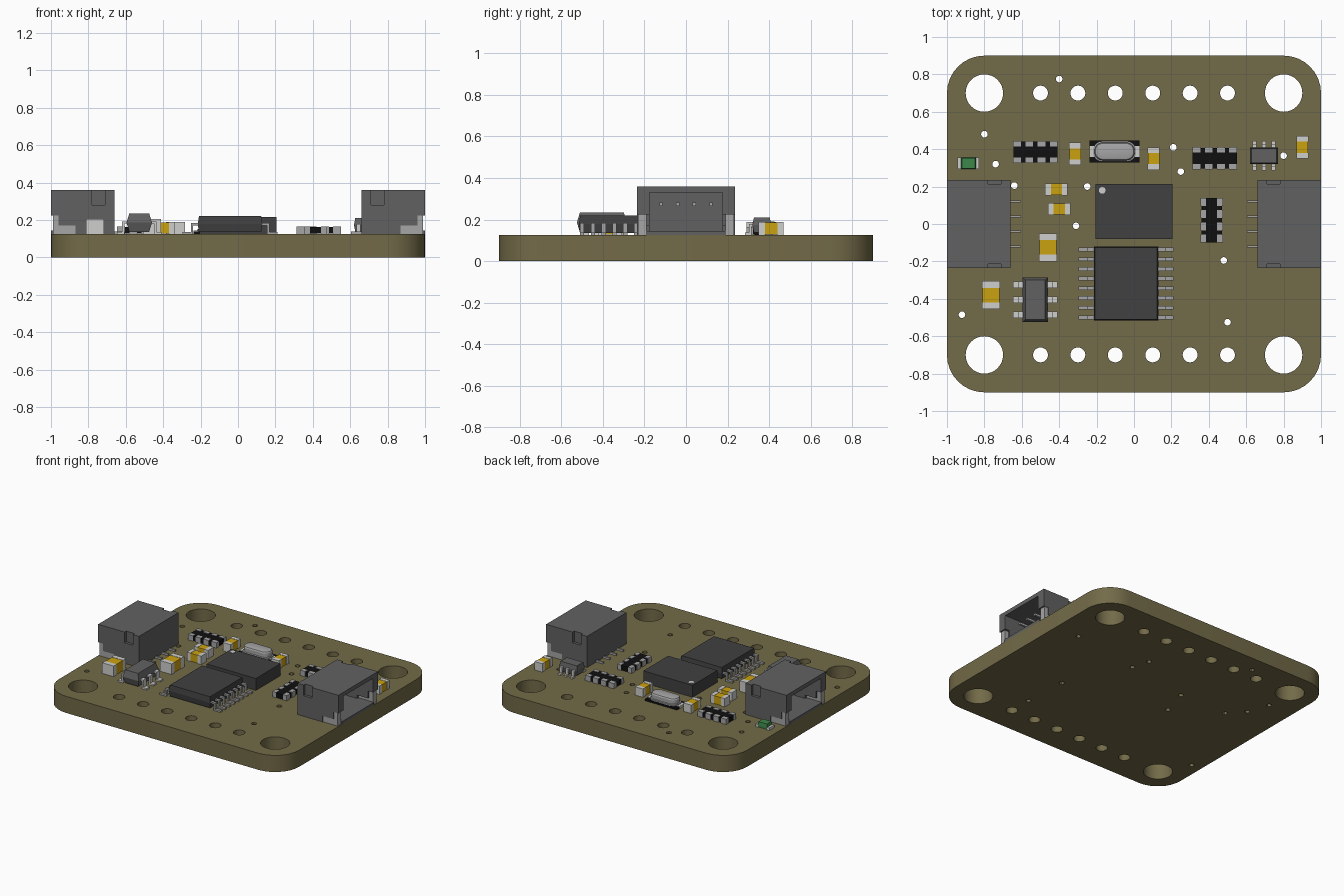
import bpy, bmesh, math
from mathutils import Matrix, Vector

cube = bpy.data.objects.get("Cube")
if cube:
    bpy.data.objects.remove(cube, do_unlink=True)

TOP = 0.125  # upper face of the board


def material(name, r, g, b):
    m = bpy.data.materials.new(name)
    m.use_nodes = True
    m.diffuse_color = (r, g, b, 1)
    m.node_tree.nodes["Principled BSDF"].inputs["Base Color"].default_value = (r, g, b, 1)
    return m


OLIVE = material("olive board", 0.17, 0.145, 0.065)
GREY = material("housing grey", 0.12, 0.12, 0.12)
DARK = material("chip dark grey", 0.052, 0.052, 0.052)
BLACK = material("black", 0.005, 0.005, 0.005)
WHITE = material("tin white", 0.62, 0.62, 0.61)
METAL = material("metal grey", 0.38, 0.38, 0.38)
GOLD = material("ochre", 0.6, 0.36, 0.005)
GREEN = material("green", 0.045, 0.24, 0.07)


def finish(name, bm, mat):
    bmesh.ops.recalc_face_normals(bm, faces=bm.faces)
    mesh = bpy.data.meshes.new(name)
    bm.to_mesh(mesh)
    bm.free()
    mesh.materials.append(mat)
    ob = bpy.data.objects.new(name, mesh)
    bpy.context.collection.objects.link(ob)
    return ob


def add_box(bm, x0, x1, y0, y1, z0, z1):
    mid = Vector((x0 + x1, y0 + y1, z0 + z1)) / 2
    size = Matrix.Diagonal((x1 - x0, y1 - y0, z1 - z0, 1))
    bmesh.ops.create_cube(bm, size=1, matrix=Matrix.Translation(mid) @ size)


def boxes(name, mat, items, turn=None):
    bm = bmesh.new()
    for b in items:
        add_box(bm, *b)
    if turn:
        bm.transform(turn)
    return finish(name, bm, mat)


def place(x, y, angle=0):
    return Matrix.Translation((x, y, TOP)) @ Matrix.Rotation(math.radians(angle), 4, 'Z')


def stack(name, mat, layers, turn):
    """Loft matching outlines, given as (points, height), into a closed solid."""
    bm = bmesh.new()
    rings = [[bm.verts.new((x, y, z)) for x, y in pts] for pts, z in layers]
    for a, b in zip(rings, rings[1:]):
        for i in range(len(a)):
            j = (i + 1) % len(a)
            bm.faces.new((a[i], a[j], b[j], b[i]))
    bm.faces.new(rings[0][::-1])
    bm.faces.new(rings[-1])
    bm.transform(turn)
    return finish(name, bm, mat)


def rect(w, d):
    return [(-w / 2, -d / 2), (w / 2, -d / 2), (w / 2, d / 2), (-w / 2, d / 2)]


def rounded(w, d, r, steps=8):
    pts = []
    for k, (sx, sy) in enumerate(((1, 1), (-1, 1), (-1, -1), (1, -1))):
        for i in range(steps + 1):
            a = math.pi / 2 * (k + i / steps)
            pts.append((sx * (w / 2 - r) + r * math.cos(a), sy * (d / 2 - r) + r * math.sin(a)))
    return pts


def circle(x, y, r, n):
    return [(x + r * math.cos(2 * math.pi * i / n), y + r * math.sin(2 * math.pi * i / n)) for i in range(n)]


# Board: rounded outline with mounting, header and via holes
outlines = [rounded(2, 1.8, 0.2)]
outlines += [circle(x, y, 0.1, 32) for x in (-0.8, 0.8) for y in (-0.7, 0.7)]
outlines += [circle(-0.5 + 0.2 * i, y, 0.04, 20) for i in range(6) for y in (-0.7, 0.7)]
vias = [(-0.4, 0.775), (-0.8, 0.48), (-0.74, 0.32), (-0.64, 0.205), (-0.25, 0.2), (0.21, 0.41),
        (0.25, 0.28), (0.8, 0.365), (-0.31, -0.01), (0.48, -0.195), (0.5, -0.525), (-0.92, -0.485)]
outlines += [circle(x, y, 0.018, 12) for x, y in vias]
curve = bpy.data.curves.new("circuit_board", 'CURVE')
curve.dimensions = '2D'
curve.fill_mode = 'BOTH'
curve.extrude = TOP / 2
for pts in outlines:
    s = curve.splines.new('POLY')
    s.points.add(len(pts) - 1)
    for p, (x, y) in zip(s.points, pts):
        p.co = (x, y, 0, 1)
    s.use_cyclic_u = True
curve.materials.append(OLIVE)
board = bpy.data.objects.new("circuit_board", curve)
board.location.z = TOP / 2
bpy.context.collection.objects.link(board)
bpy.context.view_layer.objects.active = board
board.select_set(True)
bpy.ops.object.convert(target='MESH')
bm = bmesh.new()
bm.from_mesh(board.data)
bmesh.ops.remove_doubles(bm, verts=bm.verts, dist=0.0001)
bm.to_mesh(board.data)
bm.free()


# Side connectors: open housings facing outward, with tabs and pins
for side, angle in (("left", 0), ("right", 180)):
    turn = place(0, 0, angle)
    shell = [(0.66, 1, -0.19, 0.19, 0, 0.02), (0.66, 1, -0.215, 0.215, 0.205, 0.235),
             (0.66, 0.74, -0.19, 0.19, 0.02, 0.205)]
    tabs = []
    for s in (-1, 1):
        def span(a, b):
            return sorted((s * a, s * b))
        shell += [(0.66, 0.87, *span(0.175, 0.215), 0, 0.205), (0.87, 1, *span(0.175, 0.205), 0.1, 0.205),
                  (0.87, 0.96, *span(0.175, 0.215), 0.045, 0.205), (0.96, 1, *span(0.175, 0.215), 0.1, 0.205),
                  (0.66, 0.71, *span(0.215, 0.235), 0, 0.235), (0.71, 0.78, *span(0.215, 0.235), 0, 0.155),
                  (0.78, 0.87, *span(0.215, 0.235), 0, 0.235), (0.87, 0.96, *span(0.215, 0.235), 0.045, 0.235),
                  (0.96, 1, *span(0.215, 0.235), 0.1, 0.235)]
        tabs += [(0.87, 0.99, *span(0.19, 0.232), 0, 0.045), (0.96, 0.99, *span(0.19, 0.232), 0.045, 0.1)]
    boxes(side + "_connector_housing", GREY, shell, turn)
    boxes(side + "_connector_tabs", METAL, tabs, turn)
    pins = []
    for i in range(4):
        y = -0.12 + 0.08 * i
        pins += [(0.605, 0.67, y - 0.006, y + 0.006, 0, 0.014),
                 (0.74, 0.92, y - 0.008, y + 0.008, 0.14, 0.156)]
    boxes(side + "_connector_pins", METAL, pins, turn)


# Chip capacitors: ochre body between two tin end caps
def capacitor(name, x, y, length, width, height, angle=0, mat=GOLD, cap=0.03):
    turn, h, w = place(x, y, angle), length / 2, width / 2
    boxes(name + "_body", mat, [(-h + cap, h - cap, -w + 0.002, w - 0.002, 0.002, height - 0.002)], turn)
    boxes(name + "_ends", WHITE, [(-h, -h + cap, -w, w, 0, height), (h - cap, h, -w, w, 0, height)], turn)


for i, (x, y, angle) in enumerate([(-0.315, 0.375, 90), (0.105, 0.35, 90), (0.9, 0.41, 90),
                                   (-0.415, 0.185, 0), (-0.4, 0.08, 0)]):
    capacitor(f"small_capacitor_{i + 1}", x, y, 0.12, 0.065, 0.063, angle)
capacitor("large_capacitor_1", -0.46, -0.125, 0.15, 0.095, 0.08, 90, cap=0.036)
capacitor("large_capacitor_2", -0.765, -0.38, 0.15, 0.095, 0.08, 90, cap=0.036)

# Indicator light
capacitor("indicator_base", -0.885, 0.325, 0.115, 0.06, 0.02, 0, GREEN, 0.02)
stack("indicator_lens", GREEN, [(rect(0.08, 0.06), 0.018), (rect(0.07, 0.054), 0.042)], place(-0.885, 0.325))

# Resistor arrays: black bar with four terminals on each long side
for i, (x, y, angle) in enumerate([(-0.527, 0.385, 0), (0.432, 0.352, 0), (0.415, 0.02, 90)]):
    turn = place(x, y, angle)
    boxes(f"resistor_array_{i + 1}", BLACK, [(-0.118, 0.118, -0.055, 0.055, 0.002, 0.037)], turn)
    ends = []
    for k in range(4):
        u = -0.098 + 0.0653 * k
        ends += [(u - 0.021, u + 0.021, *sorted((s * 0.03, s * 0.06)), 0, 0.04) for s in (-1, 1)]
    boxes(f"resistor_array_{i + 1}_terminals", METAL, ends, turn)


# Leaded chips: tapered body with gull-wing legs on both sides
def leaded_chip(name, x, y, w, d, z0, z1, reach, count, pitch, leg, mat, leg_mat, angle=0, taper=0.02):
    turn, mid = place(x, y, angle), z0 + (z1 - z0) * 0.5
    stack(name + "_body", mat, [(rect(w - taper, d - taper), z0), (rect(w, d), mid),
                                (rect(w - taper, d - taper), z1)], turn)
    legs = []
    for s in (-1, 1):
        bend = w / 2 + (reach - w / 2) * 0.45
        for i in range(count):
            v = (i - (count - 1) / 2) * pitch
            for a, b, lo, hi in ((w / 2 - 0.01, bend, mid - 0.006, mid + 0.006),
                                 (bend - 0.012, bend, 0, mid + 0.006), (bend, reach, 0, 0.012)):
                legs.append((*sorted((s * a, s * b)), v - leg / 2, v + leg / 2, lo, hi))
    boxes(name + "_legs", leg_mat, legs, turn)


leaded_chip("driver_chip", -0.0425, -0.318, 0.345, 0.395, 0.01, 0.095, 0.255, 8, 0.052, 0.02, DARK, METAL, 0, 0.012)
leaded_chip("regulator", -0.528, -0.405, 0.136, 0.24, 0.012, 0.11, 0.12, 3, 0.08, 0.036, GREY, WHITE, 0, 0.03)
leaded_chip("small_transistor", 0.695, 0.365, 0.09, 0.15, 0.012, 0.085, 0.08, 3, 0.05, 0.022, GREY, WHITE, 90, 0.014)

# Main chip with its corner dot
boxes("main_chip", DARK, [(-0.205, 0.205, -0.08, 0.215, 0, 0.09)], place(0, 0))
stack("main_chip_dot", WHITE, [(circle(0, 0, 0.018, 20), 0.088), (circle(0, 0, 0.018, 20), 0.092)], place(-0.17, 0.18))

# Crystal: black base, end pads and a stepped metal can
turn = place(-0.104, 0.388)
boxes("crystal_base", BLACK, [(-0.133, 0.133, -0.058, 0.058, 0, 0.014)], turn)
boxes("crystal_pads", WHITE, [(-0.135, -0.09, -0.03, 0.03, 0, 0.018), (0.09, 0.135, -0.03, 0.03, 0, 0.018)], turn)
can = stack("crystal_can", METAL, [(rounded(0.23, 0.11, 0.05), 0.012), (rounded(0.23, 0.11, 0.05), 0.024),
                                   (rounded(0.215, 0.095, 0.045), 0.026), (rounded(0.215, 0.095, 0.045), 0.055),
                                   (rounded(0.205, 0.085, 0.04), 0.063), (rounded(0.185, 0.065, 0.03), 0.066)], turn)

# Smooth the curved parts, keeping edges sharp
bpy.ops.object.select_all(action='DESELECT')
for ob in (board, can):
    ob.select_set(True)
bpy.context.view_layer.objects.active = board
bpy.ops.object.shade_smooth_by_angle(angle=math.radians(30))
